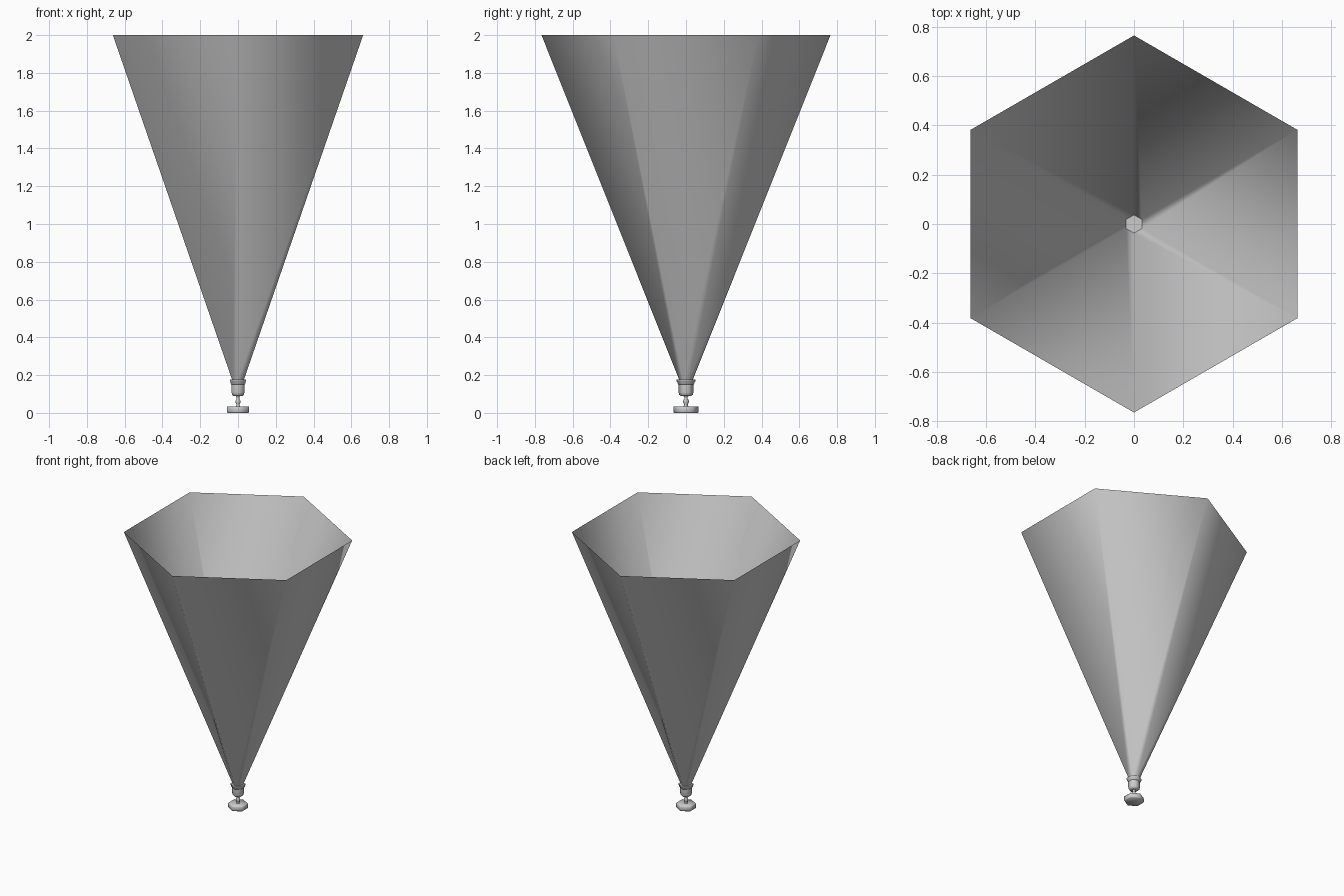
import bpy, bmesh, math

if "Cube" in bpy.data.objects:
    bpy.data.objects.remove(bpy.data.objects["Cube"])

SIDES = 6


def lathe(name, profile, cap_bottom=True, cap_top=True):
    """Six-sided turned part; corners lie on the y axis."""
    bm = bmesh.new()
    rings = []
    for r, z in profile:
        ring = []
        for i in range(SIDES):
            a = math.radians(90) + i * math.tau / SIDES
            ring.append(bm.verts.new((r * math.cos(a), r * math.sin(a), z)))
        rings.append(ring)
    for low, high in zip(rings, rings[1:]):
        for i in range(SIDES):
            j = (i + 1) % SIDES
            bm.faces.new((low[i], low[j], high[j], high[i]))
    if cap_bottom:
        bm.faces.new(rings[0][::-1])
    if cap_top:
        bm.faces.new(rings[-1])
    mesh = bpy.data.meshes.new(name)
    bm.to_mesh(mesh)
    bm.free()
    obj = bpy.data.objects.new(name, mesh)
    bpy.context.collection.objects.link(obj)
    bpy.context.view_layer.objects.active = obj
    obj.select_set(True)
    bpy.ops.object.shade_smooth_by_angle(angle=math.radians(65))
    obj.select_set(False)
    return obj


# Flat foot
lathe("base", [(0.064, 0), (0.067, 0.004), (0.067, 0.031), (0.064, 0.035)])

# Thin stem with a small knop
lathe("stem", [(0.012, 0.035), (0.009, 0.045), (0.015, 0.055), (0.015, 0.064),
               (0.009, 0.075), (0.009, 0.084), (0.016, 0.092)])

# Small cup that holds the cone
lathe("cup", [(0.028, 0.089), (0.036, 0.096), (0.039, 0.108), (0.040, 0.152)])

# Flared collar around the cup mouth
lathe("collar", [(0.040, 0.150), (0.046, 0.157), (0.046, 0.164), (0.050, 0.167),
                 (0.050, 0.178), (0.037, 0.178)])

# Open thin-walled cone
lathe("cone", [(0.037, 0.178), (0.765, 2.0)], cap_bottom=False, cap_top=False)
